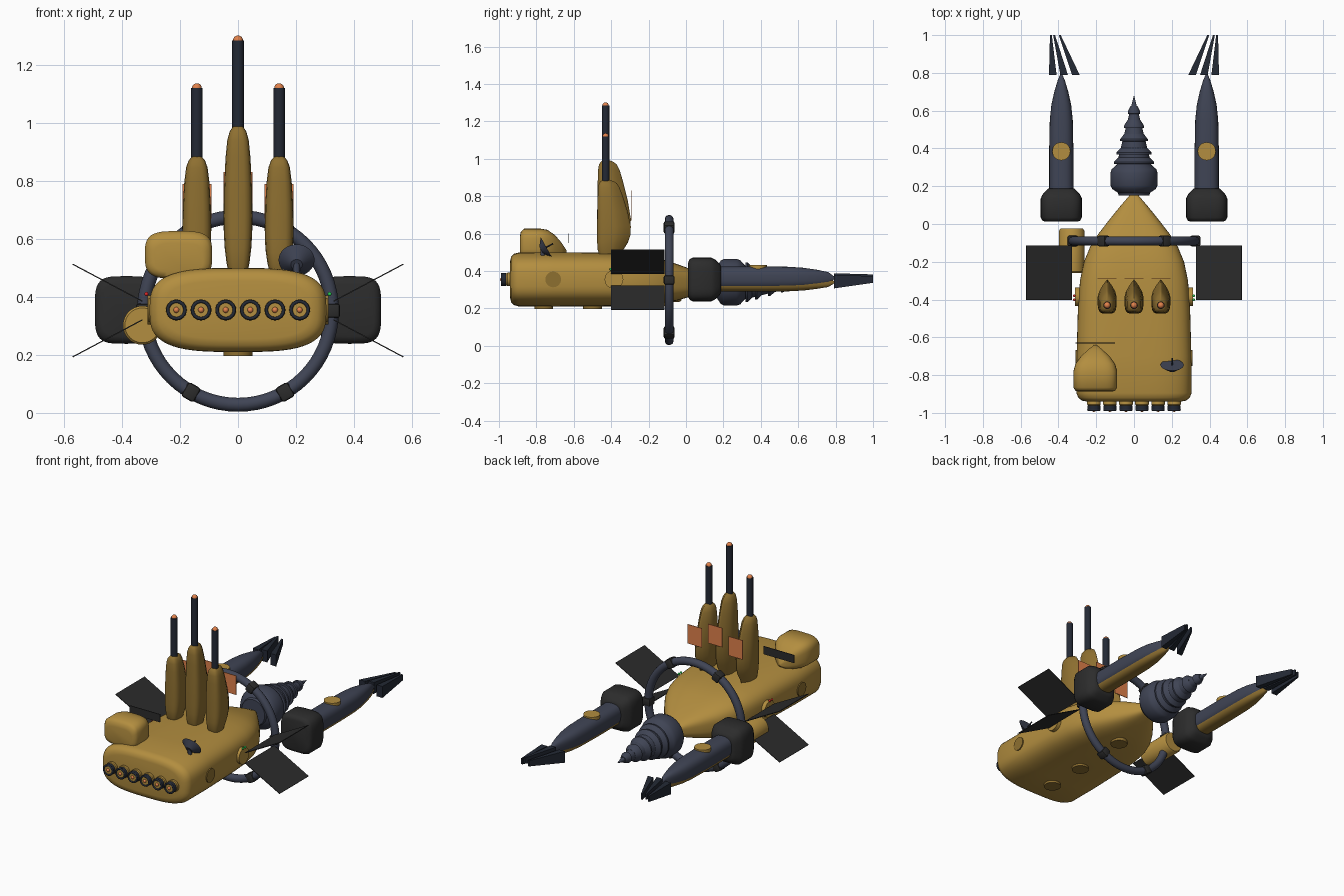
import bpy, bmesh
from math import sin, cos, pi, radians, copysign
from mathutils import Vector, Matrix

if "Cube" in bpy.data.objects:
    bpy.data.objects.remove(bpy.data.objects["Cube"])


def material(name, rgb):
    m = bpy.data.materials.new(name)
    m.diffuse_color = (*rgb, 1)
    m.use_nodes = True
    m.node_tree.nodes["Principled BSDF"].inputs["Base Color"].default_value = m.diffuse_color
    return m


GOLD = material("gold", (0.45, 0.27, 0.05))
BROWN = material("brown", (0.27, 0.16, 0.03))
SLATE = material("slate", (0.05, 0.058, 0.09))
NAVY = material("navy", (0.017, 0.022, 0.035))
DARK = material("charcoal", (0.025, 0.025, 0.025))
ORANGE = material("orange", (0.75, 0.22, 0.07))
RED = material("red", (0.7, 0.02, 0.02))
GREEN = material("green", (0.02, 0.6, 0.08))


def finish(name, bm, mat, angle=35):
    bmesh.ops.recalc_face_normals(bm, faces=bm.faces)
    me = bpy.data.meshes.new(name)
    bm.to_mesh(me)
    bm.free()
    me.materials.append(mat)
    ob = bpy.data.objects.new(name, me)
    bpy.context.collection.objects.link(ob)
    bpy.ops.object.select_all(action='DESELECT')
    bpy.context.view_layer.objects.active = ob
    ob.select_set(True)
    bpy.ops.object.shade_smooth_by_angle(angle=radians(angle))
    return ob


def loft(name, rings, mat, angle=35):
    bm = bmesh.new()
    vs = [[bm.verts.new(p) for p in r] for r in rings]
    n = len(vs[0])
    for a, b in zip(vs, vs[1:]):
        for i in range(n):
            j = (i + 1) % n
            bm.faces.new((a[i], a[j], b[j], b[i]))
    bm.faces.new(vs[0])
    bm.faces.new(vs[-1])
    return finish(name, bm, mat, angle)


def oval(x, y, z, hw, hh, e=2.0, n=40):
    """Superellipse section facing along y."""
    f = lambda v: copysign(abs(v) ** (2 / e), v)
    return [(x + hw * f(cos(2 * pi * i / n)), y, z + hh * f(sin(2 * pi * i / n))) for i in range(n)]


def lathe(name, x, z, profile, mat, n=32):
    """Turned part about an axis along y; profile is (y, radius)."""
    return loft(name, [oval(x, y, z, r, r, n=n) for y, r in profile], mat)


def cyl(name, a, b, r, mat, r2=None, n=32):
    a, b = Vector(a), Vector(b)
    bm = bmesh.new()
    rot = (b - a).to_track_quat('Z', 'Y').to_matrix().to_4x4()
    bmesh.ops.create_cone(bm, cap_ends=True, segments=n, radius1=r, radius2=r if r2 is None else r2,
                          depth=(b - a).length, matrix=Matrix.Translation((a + b) / 2) @ rot)
    return finish(name, bm, mat)


def ball(name, p, r, mat):
    bm = bmesh.new()
    bmesh.ops.create_uvsphere(bm, u_segments=16, v_segments=10, radius=r, matrix=Matrix.Translation(p))
    return finish(name, bm, mat)


def box(name, p, size, mat, roty=0, bevel=0):
    bm = bmesh.new()
    m = Matrix.Translation(p) @ Matrix.Rotation(roty, 4, 'Y') @ Matrix.Diagonal((*size, 1))
    bmesh.ops.create_cube(bm, size=1, matrix=m)
    if bevel:
        bmesh.ops.bevel(bm, geom=bm.edges[:], offset=bevel, segments=2, affect='EDGES', profile=0.5)
    return finish(name, bm, mat)


def torus(name, p, R, r, mat, n=64, k=14):
    bm = bmesh.new()
    g = [[bm.verts.new((p[0] + (R + r * cos(v)) * cos(u), p[1] + r * sin(v), p[2] + (R + r * cos(v)) * sin(u)))
          for v in (2 * pi * j / k for j in range(k))] for u in (2 * pi * i / n for i in range(n))]
    for i in range(n):
        for j in range(k):
            a, b = g[i], g[(i + 1) % n]
            bm.faces.new((a[j], b[j], b[(j + 1) % k], a[(j + 1) % k]))
    return finish(name, bm, mat, 60)


# Main hull: rounded block tapering to a nose
hull = [(-0.94, .25, .355, .10), (-0.935, .275, .355, .122), (-0.92, .295, .355, .137), (-0.895, .305, .355, .144),
        (-0.7, .304, .355, .145), (-0.45, .297, .355, .144), (-0.3, .286, .353, .14), (-0.2, .265, .35, .131),
        (-0.12, .232, .345, .117), (-0.05, .187, .34, .098), (0.03, .125, .337, .072), (0.1, .068, .335, .045),
        (0.15, .025, .335, .02), (0.17, .006, .335, .005)]
loft("hull", [oval(0, y, z, w, h, 3.2, 56) for y, w, z, h in hull], GOLD, 50)

# Six exhaust nozzles
for i in range(6):
    x = (i - 2.5) * 0.085
    lathe("nozzle_base", x, .355, [(-.92, .026), (-.94, .036), (-.955, .036), (-.965, .028)], GOLD, 24)
    cyl("nozzle_pipe", (x, -.96, .355), (x, -.985, .355), .029, GOLD, n=24)
    torus("nozzle_rim", (x, -.984, .355), .0295, .006, NAVY, 24, 8)
    cyl("nozzle_sleeve", (x, -.962, .355), (x, -.982, .355), .034, NAVY, n=24)
    ball("nozzle_glow", (x, -.985, .355), .010, ORANGE)

# Drill: collar and ridged cone
lathe("drill_collar", 0, .34, [(.15, .08), (.165, .085), (.185, .115), (.205, .125), (.27, .125), (.29, .118),
                               (.315, .09), (.325, .085)], SLATE)
cone = lambda y: .1 * (.68 - y) / .36
lathe("drill_cone", 0, .34, [(.315, .088), (.33, .088), (.68, .001)], SLATE)
for y in (.325, .375, .445, .515, .59):
    r = cone(y)
    lathe("drill_ridge", 0, .34, [(y - .008, r * .8), (y - .006, r + .008), (y + .004, r + .008), (y + .035, r * .75)],
          SLATE)

# Ring with six clamps
torus("ring", (0, -.09, .352), .324, .024, SLATE)
for i in range(6):
    a = i * pi / 3
    box("ring_clamp", (.324 * cos(a), -.09, .352 + .324 * sin(a)), (.056, .058, .05), DARK, -a, .01)

# Three towers with mast and glowing tip
tower = [(.49, .034, -.465, -.345), (.52, .040, -.472, -.335), (.57, .046, -.475, -.31), (.62, .049, -.475, -.297),
         (.68, .050, -.475, -.295), (.78, .048, -.474, -.312), (.88, .043, -.472, -.337), (.94, .037, -.47, -.355),
         (.97, .029, -.465, -.37), (.985, .019, -.455, -.39), (.992, .008, -.44, -.41)]
plan = [(0, 1), (.35, 1), (.6, .97), (.85, .86), (1, .6)]


def teardrop(x, z, hw, y0, y1):
    half = [(0, .45), (.04, .75), (.12, .93), (.25, 1), (.5, 1), (.65, .86), (.82, .52), (.94, .2), (1, .03)]
    pts = [(x + hw * w, y0 + (y1 - y0) * t, z) for t, w in half]
    return pts + [(2 * x - p[0], p[1], z) for p in reversed(pts)]


for x, top, tip, win in ((-.142, .887, 1.12, .73), (0, .992, 1.285, .77), (.142, .887, 1.12, .73)):
    s = (top - .49) / .502
    loft("tower", [teardrop(x, .49 + (z - .49) * s, w, a, b) for z, w, a, b in tower], BROWN, 50)
    cyl("mast", (x, -.43, top - .03), (x, -.43, tip), .02, NAVY, n=16)
    ball("mast_tip", (x, -.43, tip), .017, ORANGE)
    box("tower_window", (x, -.29, win), (.1, .004, .12), ORANGE)

# Cabin on the rear left of the deck, with its window
cabin = [(-.888, .085, .535, .05), (-.883, .105, .54, .07), (-.865, .116, .545, .082), (-.78, .116, .545, .082),
         (-.74, .105, .541, .079), (-.70, .076, .53, .062), (-.665, .038, .515, .036), (-.64, .006, .505, .008)]
loft("cabin", [oval(-.205, y, z, w, h, 3.5) for y, w, z, h in cabin], GOLD, 50)
box("cabin_window", (-.205, -.63, .575), (.21, .004, .05), DARK)

# Tilted dish with feed and stub
c, d = Vector((.202, -.75, .525)), Vector((0, .87, .48))
cyl("dish", c - d * .028, c + d * .004, .02, SLATE, .062)
cyl("dish_feed", c, c + d * .045, .004, NAVY, n=8)
cyl("dish_stub", (.202, -.765, .47), c - d * .02, .012, SLATE, n=12)

# Side tank on the left
lathe("side_tank", -.33, .302, [(-.26, .06), (-.252, .067), (-.035, .067), (-.025, .06)], GOLD)

# Belly hatches
for y, z in ((-.76, .205), (-.5, .206), (-.14, .222)):
    cyl("belly_hatch", (0, y, z - .008), (0, y, z + .04), .05, BROWN)

for s in (-1, 1):
    # Hull side hatches and navigation lights
    cyl("side_hatch", (s * .27, -.71, .355), (s * .309, -.71, .355), .042, BROWN, n=24)
    cyl("panel_hub", (s * .26, -.385, .355), (s * .312, -.385, .355), .05, GOLD, n=24)
    for y in (-.38, -.402):
        ball("nav_light", (s * .316, y, .41), .007, GREEN if s > 0 else RED)
    # Crossed thin panels
    for t in (-1, 1):
        box("panel", (s * .45, -.258, .353 + t * .096), (.272, .288, .004), DARK, -s * t * radians(28))
    # Arm pods: dark block, barrel, lower keel, cap
    px = s * .385
    loft("pod_block", [oval(px, y, .355, w, w * 1.07, 4) for y, w in
                       ((.012, .085), (.018, .1), (.035, .109), (.135, .109), (.155, .1), (.178, .08), (.188, .068))],
         DARK, 50)
    arm = [(.17, 1), (.4, 1), (.55, .95), (.63, .82), (.70, .58), (.76, .3), (.80, .03)]
    loft("pod_arm", [oval(px, y, .363, .064 * k, .062 * (.3 + .7 * k if k > .1 else k), 2.6) for y, k in arm],
         SLATE, 50)
    loft("pod_keel", [oval(px, y, .34, .055 * k, .05 * (.3 + .7 * k if k > .1 else k), 2.6) for y, k in arm],
         BROWN, 50)
    cyl("pod_cap", (px, .385, .40), (px, .385, .433), .048, GOLD)
    # Three flat claws fanned at the tip
    for bx, tx, z in ((.43, .44, .343), (.37, .423, .352), (.308, .393, .343)):
        rings = [[(s * (x + u * w), y, zz + v * h) for u, v in ((-1, -1), (1, -1), (1, 1), (-1, 1))]
                 for x, y, zz, w, h in ((bx, .79, z, .02, .036), (tx, 1.0, z + .012, .005, .018))]
        loft("claw", rings, NAVY, 20)
